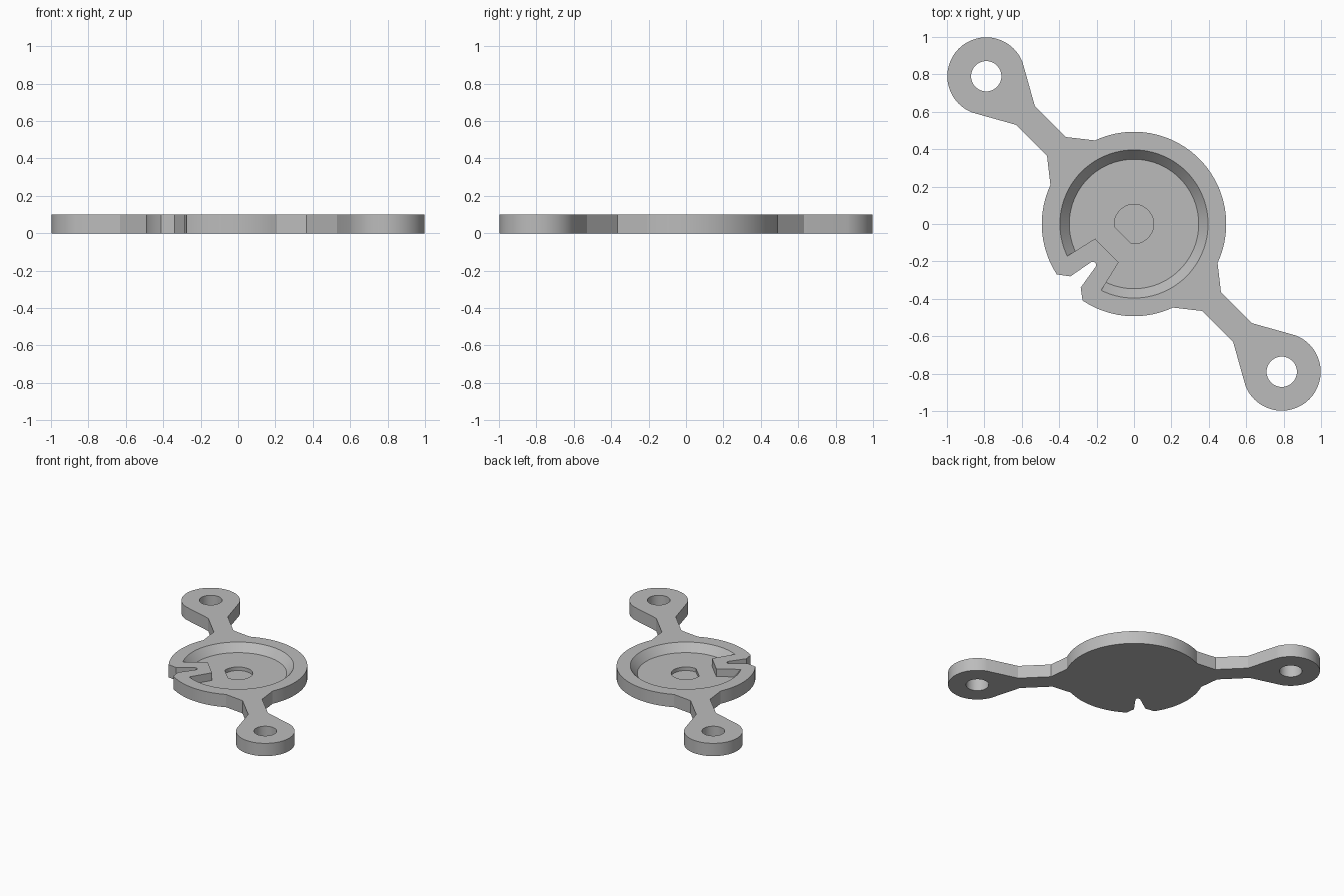
import bpy, bmesh, math
from mathutils import Vector

if "Cube" in bpy.data.objects:
    bpy.data.objects.remove(bpy.data.objects["Cube"])

T = 0.10          # plate thickness
FLOOR = 0.04      # dish floor height
POCKET = 0.012    # hub pocket floor height

grey = bpy.data.materials.new("matte_grey")
grey.diffuse_color = (0.50, 0.50, 0.50, 1)
grey.use_nodes = True
grey.node_tree.nodes["Principled BSDF"].inputs["Base Color"].default_value = grey.diffuse_color


def arc(cx, cy, r, a0, a1, n):
    return [(cx + r * math.cos(math.radians(a0 + (a1 - a0) * i / n)),
             cy + r * math.sin(math.radians(a0 + (a1 - a0) * i / n))) for i in range(n + 1)]


def loft(name, low, high, z0, z1):
    """Closed solid between two outlines with the same point count."""
    bm = bmesh.new()
    a = [bm.verts.new((x, y, z0)) for x, y in low]
    b = [bm.verts.new((x, y, z1)) for x, y in high]
    n = len(a)
    bm.faces.new(a[::-1])
    bm.faces.new(b)
    for i in range(n):
        j = (i + 1) % n
        bm.faces.new((a[i], a[j], b[j], b[i]))
    bmesh.ops.recalc_face_normals(bm, faces=bm.faces)
    me = bpy.data.meshes.new(name)
    bm.to_mesh(me)
    bm.free()
    me.materials.append(grey)
    ob = bpy.data.objects.new(name, me)
    bpy.context.collection.objects.link(ob)
    return ob


def prism(name, pts, z0, z1):
    return loft(name, pts, pts, z0, z1)


def cut(target, cutter):
    m = target.modifiers.new("cut", 'BOOLEAN')
    m.operation = 'DIFFERENCE'
    m.solver = 'EXACT'
    m.object = cutter
    bpy.context.view_layer.objects.active = target
    bpy.ops.object.modifier_apply(modifier=m.name)
    bpy.data.objects.remove(cutter, do_unlink=True)


# Plate outline: half of the disc, one arm and its ear, then turned 180 degrees
half = arc(0, 0, 0.493, -25, 115, 40)
half += [(-0.365, 0.465), (-0.53, 0.63)]
half += arc(-0.79, 0.79, 0.208, 21, 249, 56)
half += [(-0.63, 0.53), (-0.465, 0.365)]
plate = prism("mounting_plate", half + [(-x, -y) for x, y in half], 0, T)

# Round dish with a sloping wall, leaving the raised block around the notch
slope = 0.05 / (T - FLOOR)
top_z = T + 0.02
dish = loft("dish_cutter", arc(0, 0, 0.346, 0, 360, 96)[:-1],
            arc(0, 0, 0.346 + slope * (top_z - FLOOR), 0, 360, 96)[:-1], FLOOR, top_z)
block = prism("block_keep", [(-0.208, -0.078), (-0.70, -0.388), (-0.70, -0.80),
                             (-0.452, -0.80), (-0.082, -0.205)], -0.1, 0.3)
cut(dish, block)
cut(plate, dish)

# D-shaped hub pocket, flat toward the notch
hub = arc(0, 0, 0.105, -98, 188, 60)
cut(plate, prism("hub_cutter", hub, POCKET, 0.2))

# Flared cable notch through the rim, with a rounded inner end
notch = [(-0.60, -0.243), (-0.41, -0.27), (-0.34, -0.28), (-0.228, -0.203),
         (-0.214, -0.203), (-0.204, -0.213), (-0.204, -0.227),
         (-0.285, -0.34), (-0.275, -0.41), (-0.249, -0.60), (-0.60, -0.60)]
cut(plate, prism("notch_cutter", notch, -0.1, 0.3))

# Screw holes in both ears
for s in (-1, 1):
    cut(plate, prism("hole_cutter", arc(0.79 * s, -0.79 * s, 0.081, 0, 360, 48)[:-1], -0.1, 0.3))

bpy.ops.object.select_all(action='DESELECT')
plate.select_set(True)
bpy.context.view_layer.objects.active = plate
bpy.ops.object.shade_smooth_by_angle(angle=math.radians(20))
